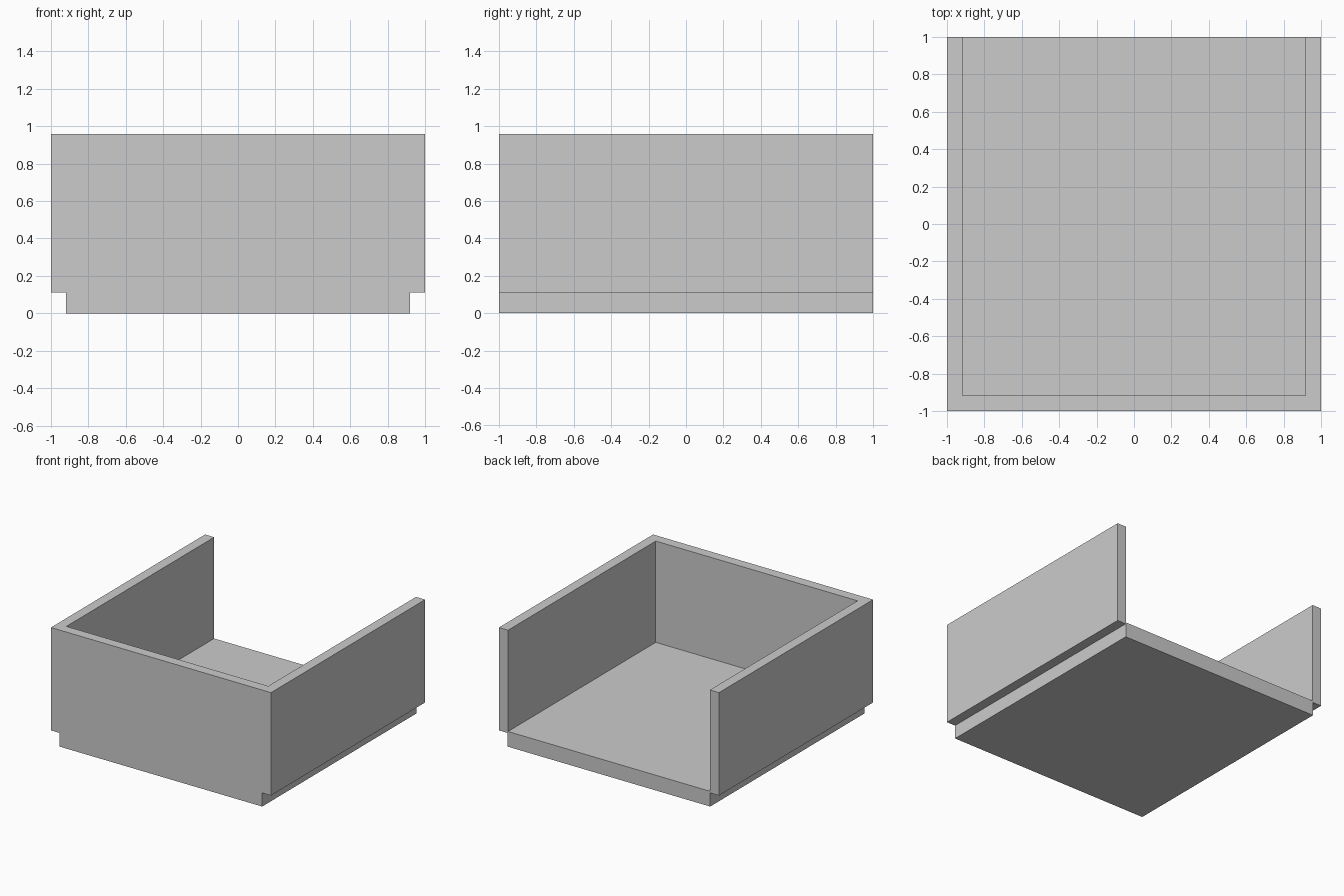
import bpy, bmesh
from mathutils import Vector

if "Cube" in bpy.data.objects:
    bpy.data.objects.remove(bpy.data.objects["Cube"])


def extrude_profile(name, profile, y0, y1):
    """Extrude an (x, z) outline along y."""
    bm = bmesh.new()
    face = bm.faces.new([bm.verts.new((x, y0, z)) for x, z in profile])
    out = bmesh.ops.extrude_face_region(bm, geom=[face])
    verts = [v for v in out["geom"] if isinstance(v, bmesh.types.BMVert)]
    bmesh.ops.translate(bm, verts=verts, vec=Vector((0, y1 - y0, 0)))
    bmesh.ops.recalc_face_normals(bm, faces=bm.faces)
    mesh = bpy.data.meshes.new(name)
    bm.to_mesh(mesh)
    bm.free()
    obj = bpy.data.objects.new(name, mesh)
    bpy.context.collection.objects.link(obj)
    return obj


# Stepped body: narrow base under a wider box
half = [(0.92, 0), (0.92, 0.112), (1, 0.112), (1, 0.957)]
tray = extrude_profile("open_tray", half + [(-x, z) for x, z in reversed(half)], -1, 1)

# Cavity open at the top and back
inner = 0.917
cavity = extrude_profile(
    "cavity_cutter",
    [(-inner, 0.125), (inner, 0.125), (inner, 1.5), (-inner, 1.5)], -inner, 1.5)
cavity.hide_render = True
cavity.hide_set(True)

cut = tray.modifiers.new("cavity", "BOOLEAN")
cut.operation = "DIFFERENCE"
cut.solver = "EXACT"
cut.object = cavity
